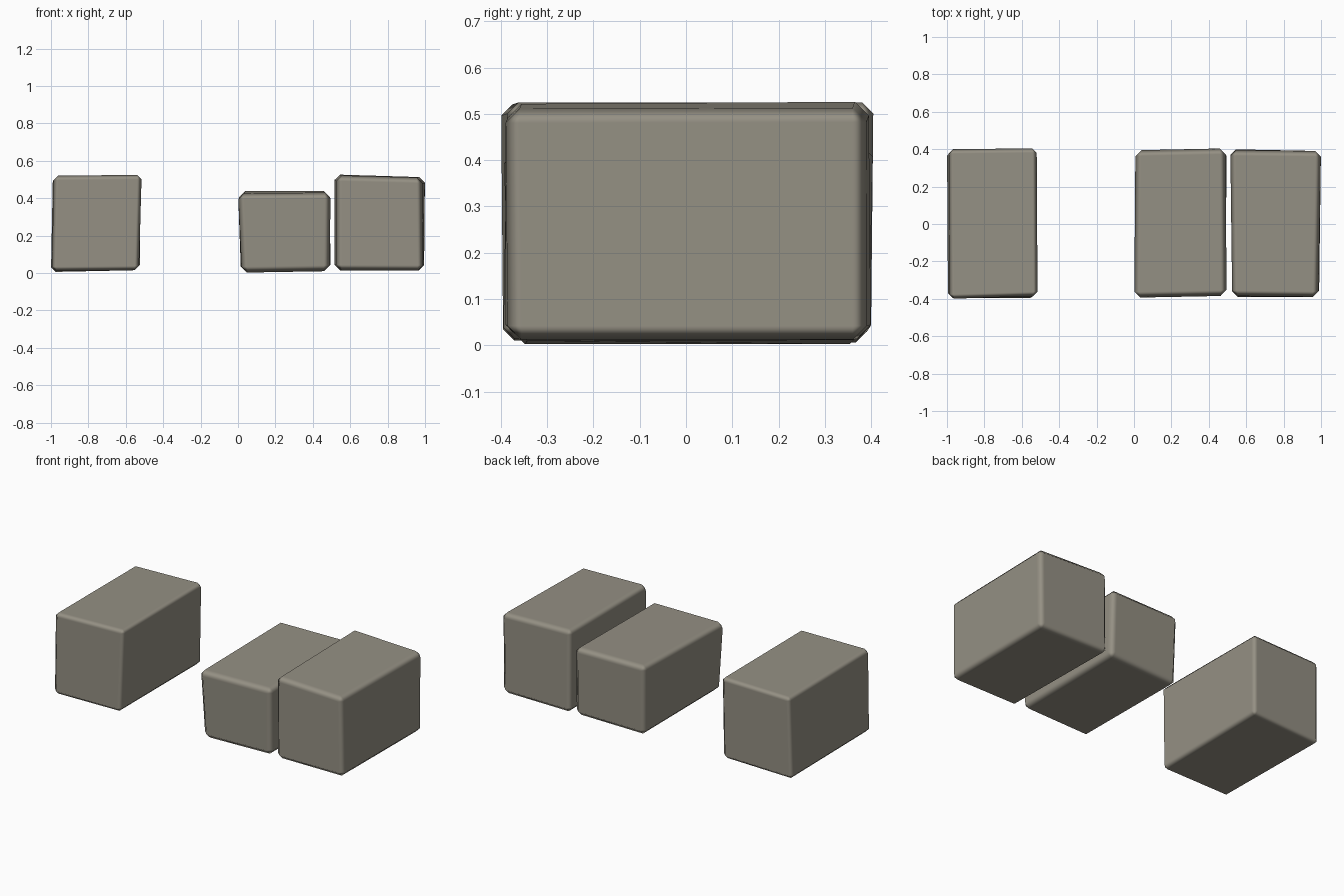
import bpy, bmesh

if "Cube" in bpy.data.objects:
    bpy.data.objects.remove(bpy.data.objects["Cube"])

stone = bpy.data.materials.new("warm grey stone")
stone.diffuse_color = (0.30, 0.28, 0.23, 1)
stone.use_nodes = True
stone.node_tree.nodes["Principled BSDF"].inputs["Base Color"].default_value = stone.diffuse_color


def block(name, bottom, top, bevel):
    """Rough-cut block: corners in order front left, front right, back right, back left."""
    bm = bmesh.new()
    lo = [bm.verts.new(c) for c in bottom]
    hi = [bm.verts.new(c) for c in top]
    bm.faces.new(lo[::-1])
    bm.faces.new(hi)
    for i in range(4):
        j = (i + 1) % 4
        bm.faces.new((lo[i], lo[j], hi[j], hi[i]))
    bmesh.ops.recalc_face_normals(bm, faces=bm.faces)
    me = bpy.data.meshes.new(name)
    bm.to_mesh(me)
    bm.free()
    me.materials.append(stone)
    me.shade_smooth()
    ob = bpy.data.objects.new(name, me)
    bpy.context.collection.objects.link(ob)
    # worn edges
    mod = ob.modifiers.new("worn edges", 'BEVEL')
    mod.width = bevel
    mod.segments = 1
    mod.limit_method = 'NONE'
    mod.harden_normals = True


# left block, standing apart
block("left_stone_block",
      [(-0.995, -0.395, 0.010), (-0.53, -0.395, 0.015), (-0.525, 0.40, 0.02), (-1.0, 0.39, 0.005)],
      [(-0.985, -0.40, 0.52), (-0.515, -0.385, 0.525), (-0.52, 0.405, 0.525), (-0.99, 0.40, 0.515)],
      0.024)
# middle block, lower
block("middle_stone_block",
      [(0.02, -0.38, 0.002), (0.49, -0.375, 0.010), (0.495, 0.395, 0.012), (0.015, 0.385, 0.002)],
      [(0.00, -0.395, 0.425), (0.495, -0.385, 0.43), (0.49, 0.405, 0.44), (0.007, 0.395, 0.44)],
      0.032)
# right block
block("right_stone_block",
      [(0.525, -0.39, 0.014), (0.99, -0.385, 0.012), (0.995, 0.39, 0.012), (0.515, 0.40, 0.014)],
      [(0.525, -0.385, 0.522), (0.985, -0.39, 0.51), (1.0, 0.39, 0.512), (0.515, 0.395, 0.527)],
      0.03)
